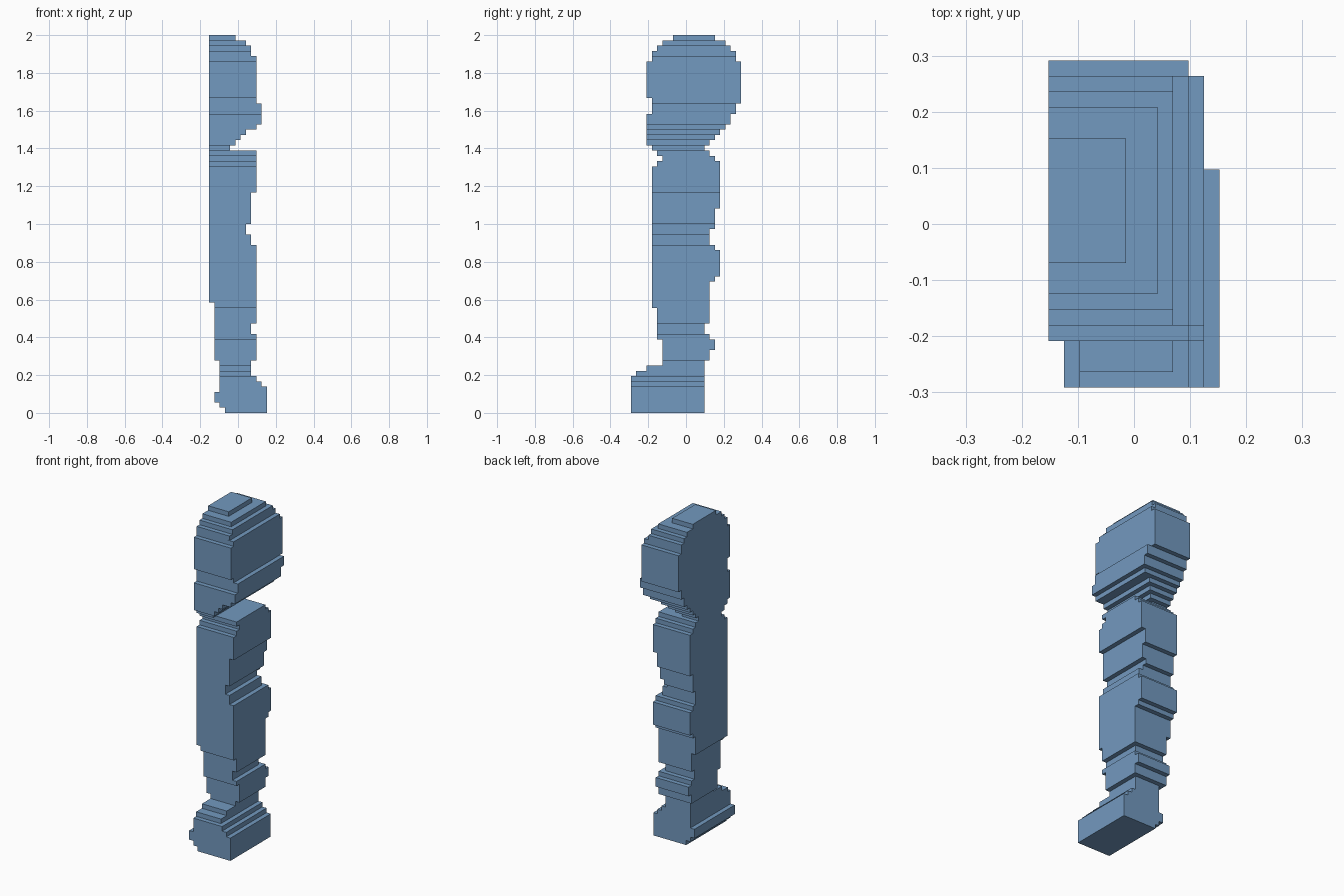
import bpy
import bmesh
from mathutils import Matrix, Vector

cube = bpy.data.objects.get("Cube")
if cube:
    bpy.data.objects.remove(cube, do_unlink=True)

U = 2 / 72  # one grid step; the figure is 11 x 21 x 72 steps

blue = bpy.data.materials.new("steel blue")
colour = (0.171, 0.319, 0.523, 1)
blue.use_nodes = True
blue.diffuse_color = colour
blue.node_tree.nodes["Principled BSDF"].inputs["Base Color"].default_value = colour


def stack(name, bottom, tiers):
    """Pile up boxes; each tier is (top, x0, x1, y0, y1) in grid steps."""
    bm = bmesh.new()
    z0 = bottom
    for z1, x0, x1, y0, y1 in tiers:
        centre = Vector(((x0 + x1 - 11) / 2, (y0 + y1 - 21) / 2, (z0 + z1) / 2)) * U
        size = Vector((x1 - x0, y1 - y0, z1 - z0)) * U
        bmesh.ops.create_cube(bm, size=1, matrix=Matrix.LocRotScale(centre, None, size))
        z0 = z1
    mesh = bpy.data.meshes.new(name)
    bm.to_mesh(mesh)
    bm.free()
    mesh.materials.append(blue)
    bpy.context.collection.objects.link(bpy.data.objects.new(name, mesh))


# Foot with a rounded sole and stepped instep
stack("foot", 0, [
    (1, 3, 11, 0, 14), (2, 2, 11, 0, 14), (4, 1, 11, 0, 14), (5, 2, 11, 0, 14),
    (6, 2, 10, 0, 14), (7, 2, 9, 0, 14), (8, 2, 8, 1, 14), (9, 2, 8, 3, 14),
    (10, 2, 8, 6, 14),
])

# Lower leg with a cuff and a narrow knee
stack("lower_leg", 10, [
    (12, 1, 9, 6, 15), (14, 1, 9, 6, 16), (15, 1, 9, 5, 15), (17, 1, 8, 5, 14),
    (20, 1, 9, 5, 15), (21, 1, 9, 4, 15),
])

# Hips bulging to the back
stack("hips", 21, [
    (25, 0, 9, 4, 15), (26, 0, 9, 4, 16), (31, 0, 9, 4, 17), (32, 0, 9, 4, 16),
])

# Waist, chest and shoulders
stack("torso", 32, [
    (34, 0, 8, 4, 15), (35, 0, 7, 4, 15), (36, 0, 7, 4, 16), (39, 0, 8, 4, 16),
    (42, 0, 8, 4, 17), (47, 0, 9, 4, 17), (48, 0, 9, 5, 17), (49, 0, 9, 6, 16),
    (50, 0, 9, 5, 15),
])

# Neck flaring into the jaw
stack("neck", 50, [
    (51, 0, 4, 4, 14), (52, 0, 5, 3, 15), (53, 0, 6, 3, 16), (54, 0, 7, 3, 17),
])

# Head with a stepped crown
stack("head", 54, [
    (55, 0, 9, 3, 18), (57, 0, 10, 3, 19), (59, 0, 10, 4, 20), (60, 0, 9, 4, 21),
    (67, 0, 9, 3, 21), (68, 0, 9, 4, 20), (69, 0, 8, 4, 20), (70, 0, 8, 5, 19),
    (71, 0, 7, 6, 18), (72, 0, 5, 8, 16),
])
